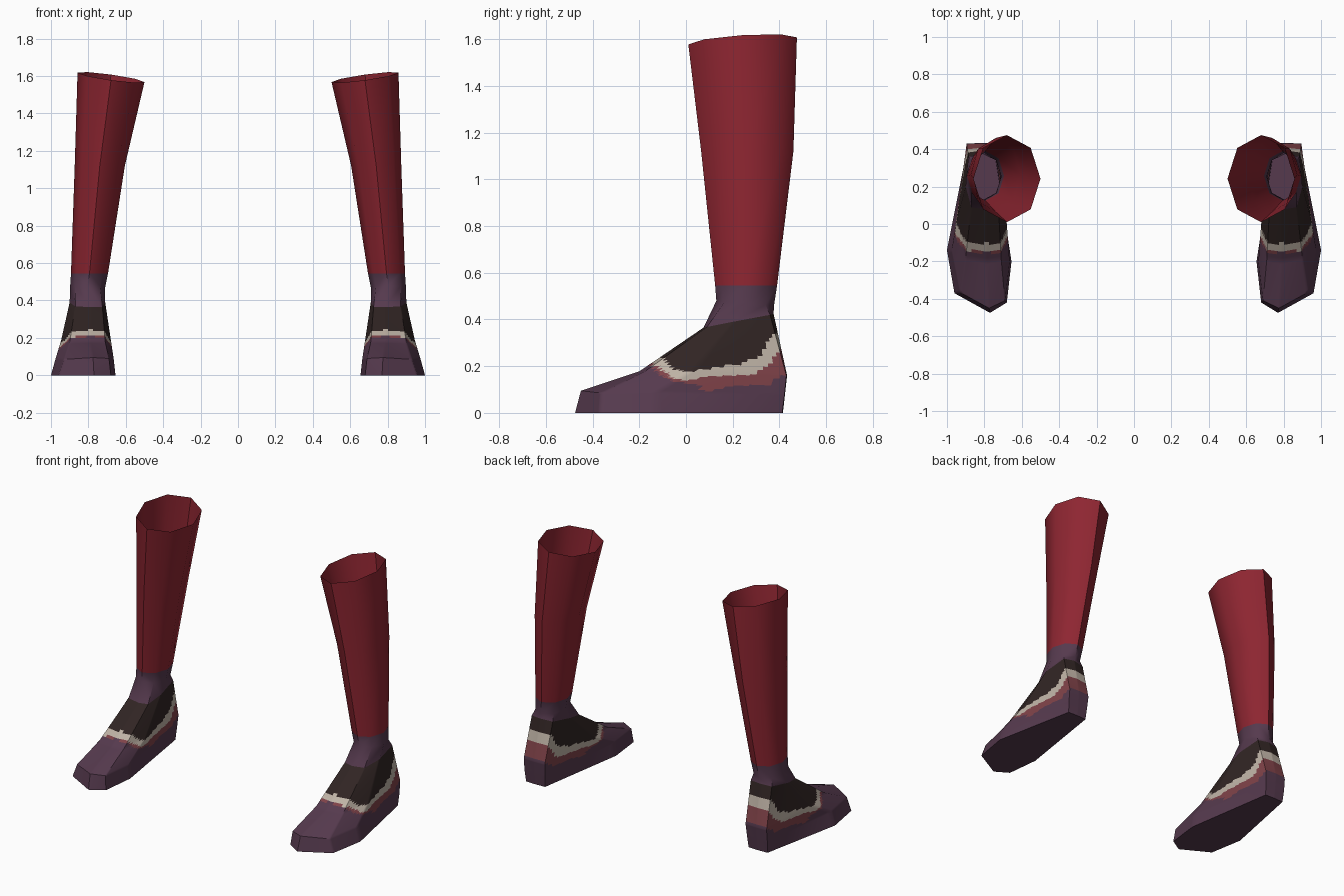
import bpy, bmesh, math

if "Cube" in bpy.data.objects:
    bpy.data.objects.remove(bpy.data.objects["Cube"])


def material(name, rgb):
    m = bpy.data.materials.new(name)
    m.diffuse_color = (*rgb, 1)
    m.use_nodes = True
    m.node_tree.nodes["Principled BSDF"].inputs["Base Color"].default_value = m.diffuse_color
    return m


RED = material("deep red", (0.270, 0.019, 0.031))
PURPLE = material("dusky purple", (0.092, 0.042, 0.076))
DARK = material("dark brown", (0.030, 0.018, 0.017))
CREAM = material("cream", (0.52, 0.45, 0.38))
PINK = material("dusty pink", (0.215, 0.055, 0.066))


def oval(x0, x1, y0, y1, z, tilt_x=0, tilt_y=0):
    """Eight-sided ring, starting at the front and going to the outer side."""
    pts = []
    for i in range(8):
        a = math.radians(-90 + 45 * i)
        c, s = math.cos(a), math.sin(a)
        pts.append(((x0 + x1) / 2 + c * (x1 - x0) / 2,
                    (y0 + y1) / 2 + s * (y1 - y0) / 2,
                    z + c * tilt_x + s * tilt_y))
    return pts


def loft(name, rings, mats, cap=False, cuts=0, rule=None):
    """Skin a stack of rings, colour the faces by a rule and mirror it."""
    bm = bmesh.new()
    loops = [[bm.verts.new(p) for p in r] for r in rings]
    for lo, hi in zip(loops, loops[1:]):
        for i in range(8):
            j = (i + 1) % 8
            bm.faces.new((lo[i], lo[j], hi[j], hi[i]))
    if cuts:
        bmesh.ops.subdivide_edges(bm, edges=bm.edges[:], cuts=cuts, use_grid_fill=True)
    if cap:
        rim = [e for e in bm.edges if e.is_boundary and
               all(abs(v.co.z) < 1e-5 for v in e.verts)]
        bmesh.ops.contextual_create(bm, geom=rim)
    bmesh.ops.recalc_face_normals(bm, faces=bm.faces[:])
    if rule:
        for f in bm.faces:
            f.material_index = rule(f.calc_center_median())
    mesh = bpy.data.meshes.new(name)
    bm.to_mesh(mesh)
    bm.free()
    for m in mats:
        mesh.materials.append(m)
    ob = bpy.data.objects.new(name, mesh)
    bpy.context.collection.objects.link(ob)
    bpy.ops.object.select_all(action='DESELECT')
    ob.select_set(True)
    bpy.context.view_layer.objects.active = ob
    bpy.ops.object.shade_smooth_by_angle(angle=math.radians(50))
    mod = ob.modifiers.new("other_side", 'MIRROR')
    mod.use_mirror_merge = False
    return ob


def height_at(line, y):
    """Height of a (y, z) line at y."""
    if y <= line[0][0]:
        return line[0][1]
    for (y0, z0), (y1, z1) in zip(line, line[1:]):
        if y <= y1:
            return z0 + (z1 - z0) * (y - y0) / (y1 - y0)
    return line[-1][1]


# Lower edges of the dark upper, the cream trim and the pink trim
DARK_EDGE = [(-0.12, 0.27), (-0.10, 0.237), (-0.05, 0.19), (0.0, 0.175), (0.15, 0.2),
             (0.23, 0.21), (0.26, 0.23), (0.32, 0.24), (0.35, 0.30), (0.37, 0.335)]
CREAM_EDGE = [(-0.16, 0.23), (-0.145, 0.207), (-0.10, 0.185), (-0.06, 0.15), (0.0, 0.14),
              (0.1, 0.155), (0.3, 0.165), (0.35, 0.2), (0.38, 0.25), (0.42, 0.28)]
PINK_EDGE = [(-0.165, 0.23), (-0.15, 0.2), (-0.10, 0.155), (-0.05, 0.135), (0.05, 0.12),
             (0.08, 0.09), (0.2, 0.115), (0.35, 0.12), (0.42, 0.17)]


def foot_colour(c):
    for i, line in ((1, DARK_EDGE), (2, CREAM_EDGE), (3, PINK_EDGE)):
        if c.z > height_at(line, c.y):
            return i
    return 0


# Foot rings: sole, toe top, vamp, instep
sole = [(.77, -.475, 0), (.96, -.37, 0), (1.0, -.14, 0), (.89, .412, 0),
        (.82, .415, 0), (.75, .412, 0), (.655, -.2, 0), (.68, -.42, 0)]
toe = [(.775, -.45, .095), (.93, -.365, .085), (.975, -.14, .09), (.895, .422, .08),
       (.82, .424, .08), (.745, .422, .08), (.665, -.2, .09), (.69, -.41, .09)]
vamp = [(.79, -.2, .178), (.90, -.18, .175), (.945, .03, .19), (.895, .43, .16),
        (.82, .433, .16), (.74, .43, .16), (.68, 0, .19), (.71, -.19, .178)]
instep = [(.785, .075, .365), (.87, .09, .368), (.90, .2, .39), (.885, .36, .42),
          (.81, .375, .425), (.73, .36, .42), (.71, .2, .39), (.725, .09, .366)]
loft("foot", [sole, toe, vamp, instep], [PURPLE, DARK, CREAM, PINK],
     cap=True, cuts=15, rule=foot_colour)

# Ankle
ankle_top = oval(.695, .893, .125, .39, .545)
loft("ankle", [instep, oval(.71, .898, .13, .377, .47, 0, -.01), ankle_top], [PURPLE])

# Open shaft
loft("boot_shaft", [ankle_top, oval(.605, .873, .065, .46, 1.12),
                    oval(.5, .858, .01, .475, 1.593, .025, .015)], [RED])
